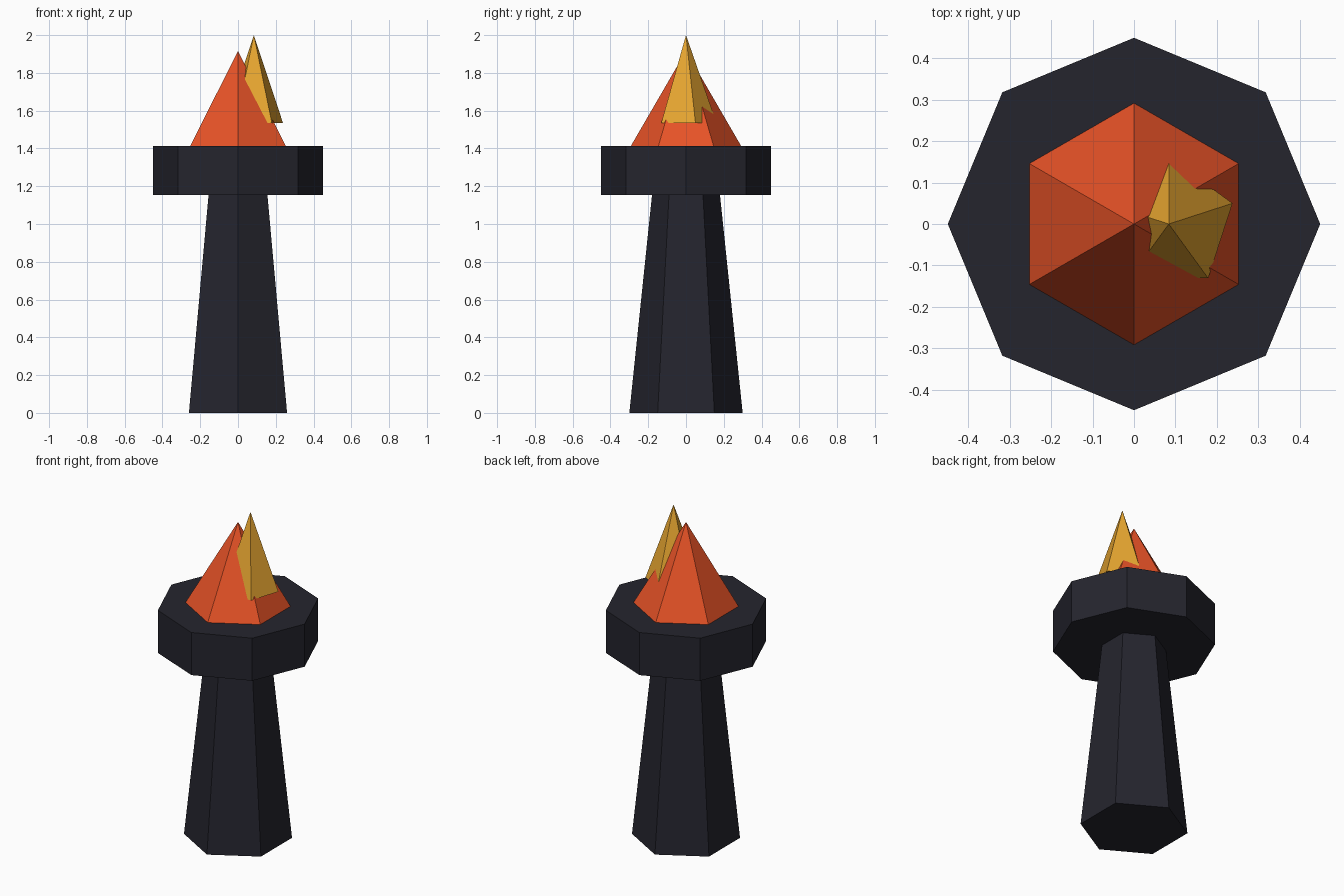
import bpy

if "Cube" in bpy.data.objects:
    bpy.data.objects.remove(bpy.data.objects["Cube"])


def material(name, rgb):
    m = bpy.data.materials.new(name)
    m.diffuse_color = (*rgb, 1.0)
    m.use_nodes = True
    m.node_tree.nodes["Principled BSDF"].inputs["Base Color"].default_value = m.diffuse_color
    return m


dark = material("dark iron", (0.018, 0.018, 0.027))
red = material("flame red", (0.80, 0.085, 0.020))
gold = material("flame gold", (0.80, 0.38, 0.030))


def cone(name, sides, r_bottom, r_top, z0, z1, mat, x=0.0):
    """Flat-sided cone, frustum or prism between two heights."""
    bpy.ops.mesh.primitive_cone_add(
        vertices=sides, radius1=r_bottom, radius2=r_top,
        depth=z1 - z0, location=(x, 0, (z0 + z1) / 2))
    ob = bpy.context.object
    ob.name = name
    ob.data.materials.append(mat)
    return ob


# Tapered six-sided handle
cone("handle", 6, 0.30, 0.18, 0.0, 1.153, dark)
# Eight-sided bowl
cone("bowl", 8, 0.45, 0.45, 1.153, 1.413, dark)
# Large outer flame
cone("outer_flame", 6, 0.292, 0.0, 1.413, 1.916, red)
# Small five-sided flame tip, offset to the right
cone("inner_flame", 5, 0.162, 0.0, 1.535, 2.0, gold, x=0.084)
